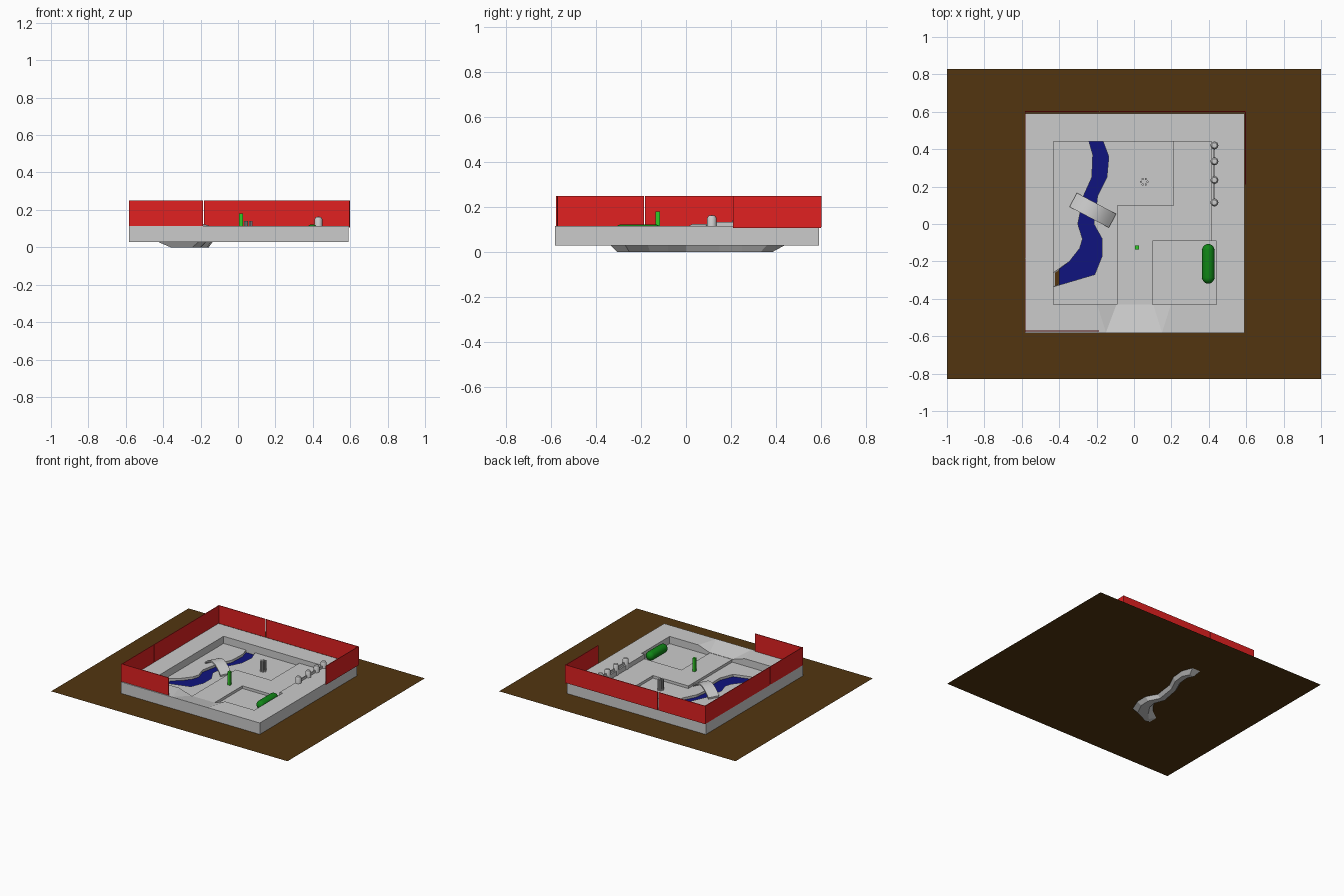
import bpy, bmesh, math
from mathutils import Vector, Matrix

if "Cube" in bpy.data.objects:
    bpy.data.objects.remove(bpy.data.objects["Cube"])


def material(name, rgb):
    m = bpy.data.materials.new(name)
    m.diffuse_color = (*rgb, 1)
    m.use_nodes = True
    m.node_tree.nodes["Principled BSDF"].inputs["Base Color"].default_value = m.diffuse_color
    return m


RED = material("red", (0.75, 0.015, 0.015))
BROWN = material("brown", (0.085, 0.036, 0.005))
BLUE = material("blue", (0.005, 0.007, 0.21))
GREEN = material("green", (0.005, 0.24, 0.008))
LIME = material("lime", (0.03, 0.6, 0.02))


def finish(name, bm, mat=None, smooth=False):
    bmesh.ops.recalc_face_normals(bm, faces=bm.faces)
    me = bpy.data.meshes.new(name)
    bm.to_mesh(me)
    bm.free()
    ob = bpy.data.objects.new(name, me)
    bpy.context.collection.objects.link(ob)
    if mat:
        me.materials.append(mat)
    if smooth:
        bpy.ops.object.select_all(action='DESELECT')
        ob.select_set(True)
        bpy.context.view_layer.objects.active = ob
        bpy.ops.object.shade_smooth_by_angle(angle=math.radians(40))
    return ob


def box(name, x, y, z, mat=None):
    bm = bmesh.new()
    bmesh.ops.create_cube(bm, size=1)
    for v in bm.verts:
        v.co = [(r[0] + r[1]) / 2 + c * (r[1] - r[0]) for r, c in zip((x, y, z), v.co)]
    return finish(name, bm, mat)


def prism(name, outline, z0, z1):
    bm = bmesh.new()
    low = [bm.verts.new((x, y, z0)) for x, y in outline]
    high = [bm.verts.new((x, y, z1)) for x, y in outline]
    bm.faces.new(low)
    bm.faces.new(high)
    n = len(low)
    for i in range(n):
        j = (i + 1) % n
        bm.faces.new((low[i], low[j], high[j], high[i]))
    return finish(name, bm)


def lathe(name, profile, loc, sides=16, mat=None, rot=None):
    bm = bmesh.new()
    rings = []
    for r, z in profile:
        if r == 0:
            rings.append([bm.verts.new((0, 0, z))] * sides)
        else:
            rings.append([bm.verts.new((r * math.cos(2 * math.pi * i / sides),
                                        r * math.sin(2 * math.pi * i / sides), z)) for i in range(sides)])
    for a, b in zip(rings, rings[1:]):
        for i in range(sides):
            j = (i + 1) % sides
            quad = list(dict.fromkeys((a[i], a[j], b[j], b[i])))
            if len(quad) > 2:
                bm.faces.new(quad)
    m = Matrix.Translation(loc) @ (rot or Matrix())
    bmesh.ops.transform(bm, matrix=m, verts=bm.verts)
    return finish(name, bm, mat, True)


RIM, PATH, PIT, BOTTOM = 0.115, 0.08, 0.06, 0.028

# River banks, from the back to the left side
left = [(-.24, .44), (-.22, .37), (-.225, .25), (-.27, .15), (-.30, 0),
        (-.275, -.08), (-.29, -.13), (-.345, -.2), (-.43, -.26)]
right = [(-.165, .44), (-.135, .36), (-.145, .25), (-.195, .15), (-.215, 0),
         (-.17, -.08), (-.17, -.17), (-.21, -.27), (-.43, -.335)]

# Terrain slab with recessed path, two pits, entrance ramp and river slot
terrain = box("terrain", (-.582, .592), (-.582, .592), (BOTTOM, RIM))
ramp = bmesh.new()
for co in [(-.2, -.42, RIM), (-.09, -.42, PATH), (.1, -.42, PATH), (.2, -.42, RIM),
           (-.15, -.58, RIM), (.15, -.58, RIM), (-.2, -.42, .2), (.2, -.42, .2),
           (-.15, -.58, .2), (.15, -.58, .2)]:
    ramp.verts.new(co)
bmesh.ops.convex_hull(ramp, input=ramp.verts)
cutters = [
    prism("path_cut", [(-.43, -.43), (.44, -.43), (.44, -.09), (.415, -.09), (.415, .44), (-.43, .44)], PATH, .2),
    prism("river_pit_cut", [(-.43, -.43), (-.09, -.43), (-.09, .1), (.21, .1), (.21, .44), (-.43, .44)], PIT, .21),
    prism("small_pit_cut", [(.1, -.43), (.44, -.43), (.44, -.09), (.1, -.09)], PIT, .21),
    finish("ramp_cut", ramp),
    prism("river_cut", left + right[::-1], -.05, .1),
]
for c in cutters:
    c.hide_render = True
    mod = terrain.modifiers.new(c.name, 'BOOLEAN')
    mod.operation, mod.solver, mod.object = 'DIFFERENCE', 'EXACT', c
bpy.context.view_layer.update()
cut = bpy.data.meshes.new_from_object(terrain.evaluated_get(bpy.context.evaluated_depsgraph_get()))
terrain.modifiers.clear()
terrain.data = cut
for c in cutters:
    bpy.data.objects.remove(c)

# River trench hanging below the slab
bm = bmesh.new()
rows = []
for i, (l, r) in enumerate(zip(left, right)):
    l, r = Vector((*l, 0)), Vector((*r, 0))
    shift = Vector((0, -.055, 0)) if i == 0 else Vector((.07, .01, 0)) if i == len(left) - 1 else Vector()
    up = Vector((0, 0, .03))
    rows.append([bm.verts.new(p) for p in (l + up, l.lerp(r, .25) + shift, l.lerp(r, .75) + shift, r + up)])
rows[1][1].co.y -= .03
rows[1][2].co.y -= .03
for a, b in zip(rows, rows[1:]):
    for k in range(3):
        bm.faces.new((a[k], a[k + 1], b[k + 1], b[k]))
bm.faces.new(rows[0])
bm.faces.new(rows[-1])
finish("river_trench", bm)

# Water
bm = bmesh.new()
rows = [[bm.verts.new((*p, .042)) for p in pair]
        for pair in zip(left[:-1] + [(-.4, -.24)], right[:-1] + [(-.4, -.327)])]
for a, b in zip(rows, rows[1:]):
    bm.faces.new((a[0], a[1], b[1], b[0]))
finish("water", bm, BLUE)

# Ground sheet
bm = bmesh.new()
bm.faces.new([bm.verts.new((x, y, .0265)) for x, y in ((-1, -.83), (1, -.83), (1, .83), (-1, .83))])
finish("ground_sheet", bm, BROWN)

# Red wall panels
for name, x, y, z0 in [
        ("back_wall_short", (-.582, -.188), (.598, .603), .112),
        ("back_wall_long", (-.183, .6), (.598, .603), .112),
        ("left_wall_short", (-.584, -.579), (-.578, -.188), .112),
        ("left_wall_long", (-.584, -.579), (-.183, .6), .112),
        ("front_wall", (-.582, -.186), (-.574, -.569), .114),
        ("right_wall", (.594, .599), (.21, .6), .107)]:
    box(name, x, y, (z0, .25), RED)

# Arched bridge
bm = bmesh.new()
turn = Matrix.Translation((-.22, .073, 0)) @ Matrix.Rotation(math.radians(-28), 4, 'Z')
rows = []
N = 12
for i in range(N + 1):
    t = i / N * 2 - 1
    z = .06 + .053 * (1 - t * t)
    rows.append([bm.verts.new(turn @ Vector((t * .119, w, z + h)))
                 for w, h in ((-.042, 0), (.042, 0), (.042, .012), (-.042, .012))])
for a, b in zip(rows, rows[1:]):
    for k in range(4):
        bm.faces.new((a[k], a[(k + 1) % 4], b[(k + 1) % 4], b[k]))
bm.faces.new(rows[0])
bm.faces.new(rows[-1])
finish("bridge", bm, None, True)

# Fence posts and rail
for i, y in enumerate((.42, .335, .235, .115)):
    lathe(f"fence_post_{i}", [(0, .08), (.021, .08), (.021, .15), (.014, .162), (0, .164)], (.43, y, 0))
box("fence_rail", (.426, .434), (.115, .42), (.113, .133))

# Ring of small stakes
for i in range(6):
    a = i * math.pi / 3
    lathe(f"stake_{i}", [(0, PIT), (.006, PIT), (.006, .14), (0, .14)],
          (.055 + .017 * math.cos(a), .226 + .017 * math.sin(a), 0), 8)

# Green marker post and hedge roll
box("marker_post", (.006, .026), (-.135, -.115), (PATH - .005, .181), LIME)
R, H = .033, .073
arc = [math.radians(15 * k) for k in range(7)]
profile = [(0, -H - R)] + [(R * math.sin(a), -H - R * math.cos(a)) for a in arc[1:]]
profile += [(r, -z) for r, z in profile[::-1]]
lathe("hedge_roll", profile, (.397, -.213, PIT + R - .003), 20, GREEN, Matrix.Rotation(math.pi / 2, 4, 'X'))
